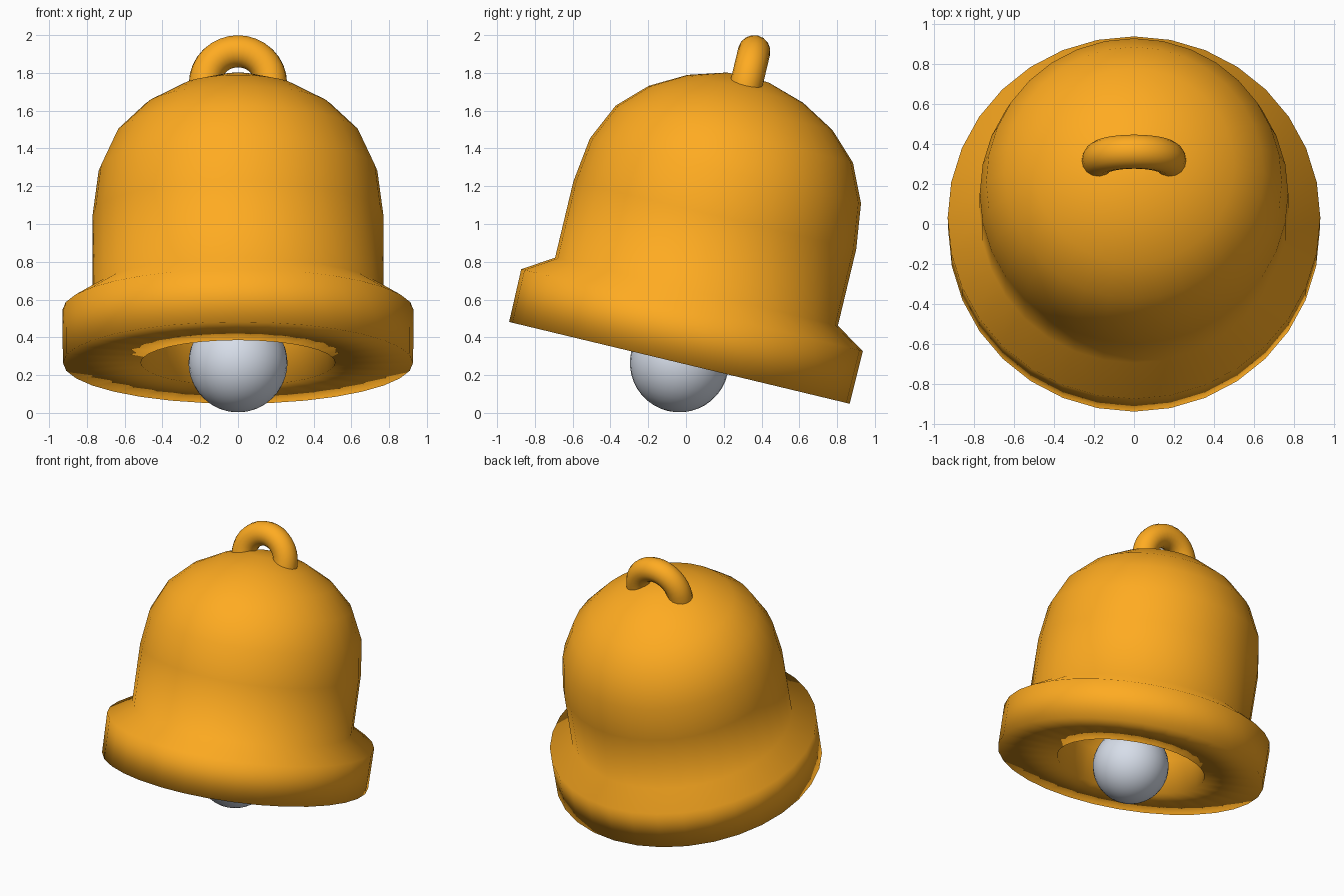
import bpy, bmesh
from math import sin, cos, pi, radians
from mathutils import Matrix, Vector

if "Cube" in bpy.data.objects:
    bpy.data.objects.remove(bpy.data.objects["Cube"])

TILT = Matrix.Translation((0, -0.035, 0.265)) @ Matrix.Rotation(radians(-13.5), 4, 'X')


def material(name, rgb):
    m = bpy.data.materials.new(name)
    m.diffuse_color = (*rgb, 1)
    m.use_nodes = True
    m.node_tree.nodes["Principled BSDF"].inputs["Base Color"].default_value = m.diffuse_color
    return m

gold = material("gold", (1.0, 0.41, 0.015))
steel = material("steel", (0.68, 0.73, 0.82))


def finish(name, bm, mat, angle=180):
    """Turn a bmesh in bell space into a tilted, smooth shaded object."""
    bmesh.ops.recalc_face_normals(bm, faces=bm.faces)
    me = bpy.data.meshes.new(name)
    bm.to_mesh(me)
    bm.free()
    me.transform(TILT)
    ob = bpy.data.objects.new(name, me)
    bpy.context.collection.objects.link(ob)
    me.materials.append(mat)
    bpy.ops.object.select_all(action='DESELECT')
    ob.select_set(True)
    bpy.context.view_layer.objects.active = ob
    bpy.ops.object.shade_smooth_by_angle(angle=radians(angle))
    return ob


def skin(bm, rings):
    """Bridge consecutive vertex rings with quads."""
    n = len(rings[0])
    for a, b in zip(rings, rings[1:]):
        for i in range(n):
            j = (i + 1) % n
            bm.faces.new((a[i], a[j], b[j], b[i]))


# bell shell: lathed thick wall, outer dome and flared rim, then the hollow inside
outer = [(0.115, 1.553), (0.315, 1.492), (0.50, 1.388), (0.646, 1.245), (0.738, 1.045),
         (0.77, 0.803), (0.77, 0.387), (0.93, 0.287), (0.927, 0.0)]
inner = [(0.515, 0.0), (0.515, 0.24), (0.36, 0.42)]
inner += [(0.36 * cos(i * pi / 11), 0.8 + 0.36 * sin(i * pi / 11)) for i in range(6)]
SEG = 32
bm = bmesh.new()
rings = [[bm.verts.new((r * cos(2 * pi * i / SEG), r * sin(2 * pi * i / SEG), h))
          for i in range(SEG)] for r, h in outer + inner]
skin(bm, rings)
for ring, tip in ((rings[0], 1.558), (rings[-1], 1.16)):
    apex = bm.verts.new((0, 0, tip))
    for i in range(SEG):
        bm.faces.new((ring[i], ring[(i + 1) % SEG], apex))
finish("bell_shell", bm, gold)

# hanging loop: half ring with short legs sunk into the dome
R, TUBE, H = 0.174, 0.086, 1.522
path = [(Vector((R, 0, H - 0.08)), 0.0)]
path += [(Vector((R * cos(a), 0, H + R * sin(a))), a) for a in (pi * k / 16 for k in range(17))]
path += [(Vector((-R, 0, H - 0.08)), pi)]
bm = bmesh.new()
rings = []
for p, a in path:
    out = Vector((cos(a), 0, sin(a)))
    rings.append([bm.verts.new(p + TUBE * (out * cos(t) + Vector((0, 1, 0)) * sin(t)))
                  for t in (2 * pi * k / 16 for k in range(16))])
skin(bm, rings)
bm.faces.new(rings[0])
bm.faces.new(rings[-1])
finish("hanging_loop", bm, gold, 65)

# clapper ball
bm = bmesh.new()
bmesh.ops.create_uvsphere(bm, u_segments=32, v_segments=20, radius=0.262)
finish("clapper", bm, steel)
